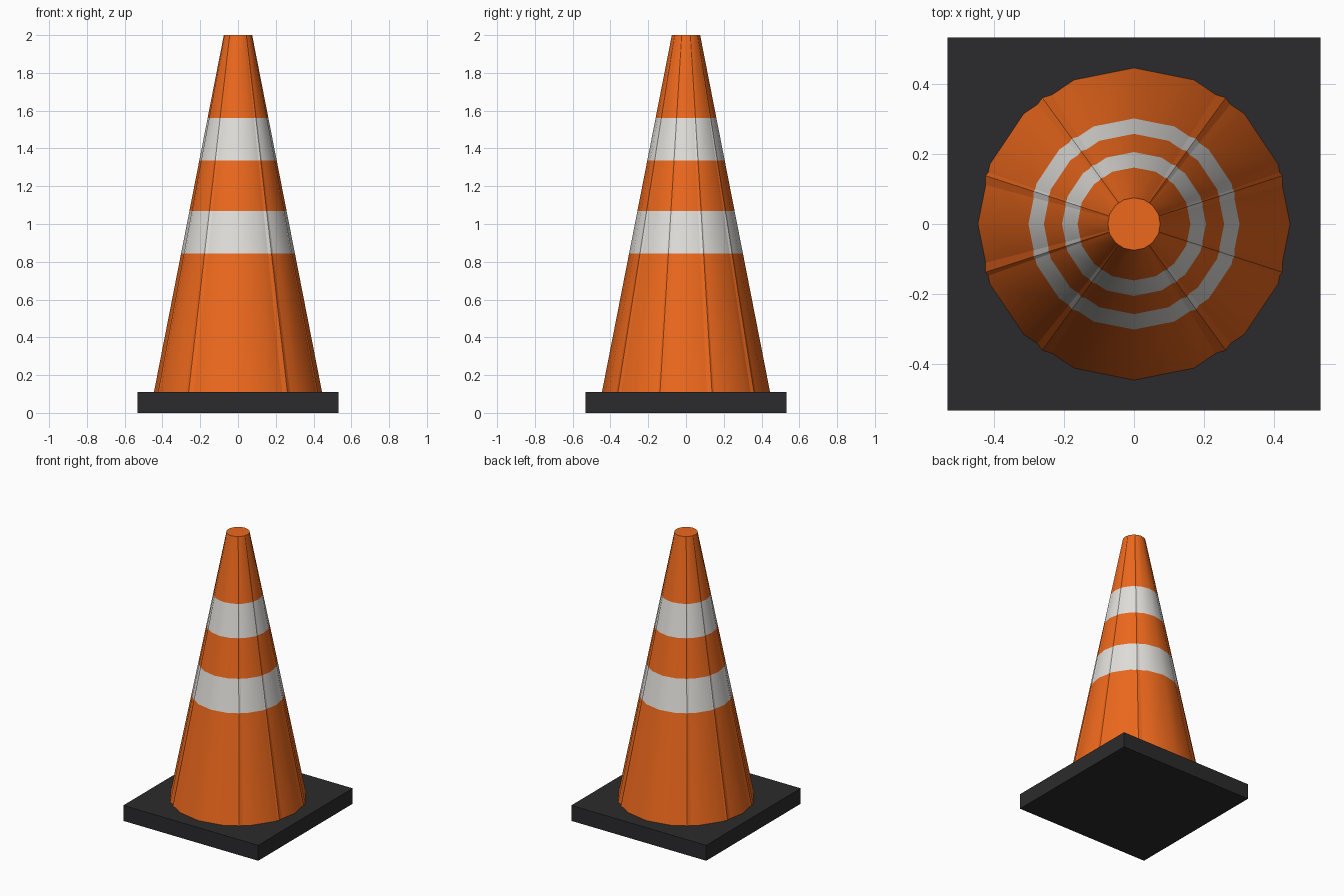
import bpy, bmesh, math

if "Cube" in bpy.data.objects:
    bpy.data.objects.remove(bpy.data.objects["Cube"])


def material(name, rgb):
    m = bpy.data.materials.new(name)
    m.diffuse_color = (*rgb, 1)
    m.use_nodes = True
    m.node_tree.nodes["Principled BSDF"].inputs["Base Color"].default_value = m.diffuse_color
    return m


orange = material("orange", (0.85, 0.14, 0.012))
white = material("white", (0.75, 0.74, 0.71))
black = material("black", (0.024, 0.024, 0.026))

Z0, Z1, R0, R1 = 0.11, 2.0, 0.445, 0.075
LEVELS = [Z0, 0.845, 1.07, 1.335, 1.56, Z1]


def add_object(name, bm, mats):
    bmesh.ops.recalc_face_normals(bm, faces=bm.faces)
    me = bpy.data.meshes.new(name)
    bm.to_mesh(me)
    bm.free()
    for m in mats:
        me.materials.append(m)
    ob = bpy.data.objects.new(name, me)
    bpy.context.collection.objects.link(ob)
    return ob


def striped_cone(name, sides, smooth, scale=1.0, top=Z1):
    bm = bmesh.new()
    rings = []
    for z in LEVELS[:-1] + [top]:
        r = scale * (R0 + (R1 - R0) * (z - Z0) / (Z1 - Z0))
        angles = [math.pi / 2 + 2 * math.pi * i / sides for i in range(sides)]
        rings.append([bm.verts.new((r * math.cos(a), r * math.sin(a), z)) for a in angles])
    for k, (lo, hi) in enumerate(zip(rings, rings[1:])):
        for i in range(sides):
            j = (i + 1) % sides
            f = bm.faces.new((lo[i], lo[j], hi[j], hi[i]))
            f.material_index = k % 2
            f.smooth = smooth
    # Split the cap from the sides so its rim stays crisp
    bm.faces.new([bm.verts.new(v.co) for v in rings[-1]])
    bm.faces.new([bm.verts.new(v.co) for v in rings[0]][::-1])
    bm.normal_update()
    for f in bm.faces:
        if len(f.verts) > 4:
            f.smooth = False
    return add_object(name, bm, [orange, white])


# Cone body, with a ten-sided shell whose corners show as thin ridges
striped_cone("cone_body", 16, True)
striped_cone("cone_ridges", 10, False, 0.9995, Z1 - 0.0005)

# Square rubber base
bm = bmesh.new()
bmesh.ops.create_cube(bm, size=1)
bmesh.ops.scale(bm, vec=(1.064, 1.064, Z0), verts=bm.verts)
bmesh.ops.translate(bm, vec=(0, 0, Z0 / 2), verts=bm.verts)
add_object("base_plate", bm, [black])
